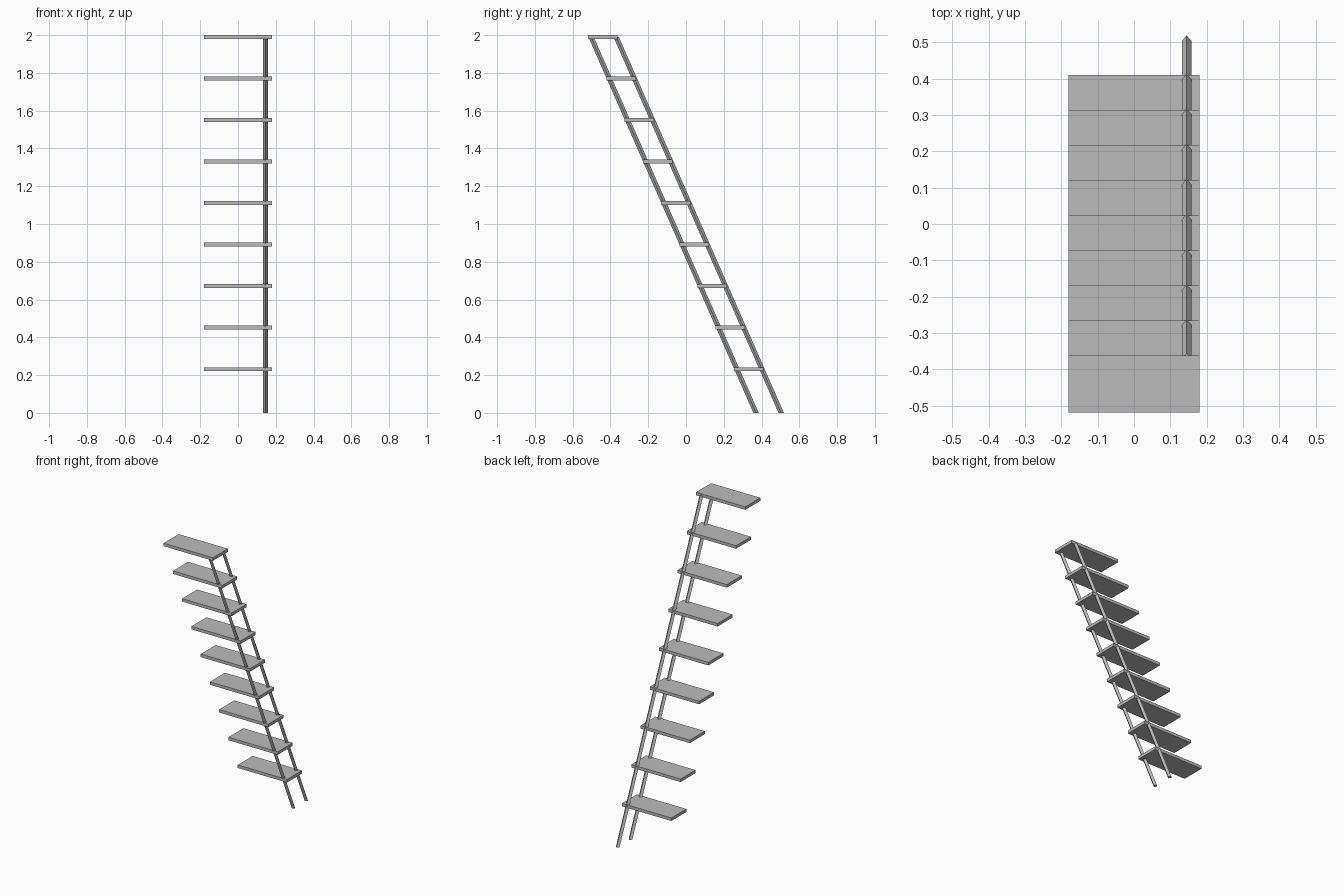
import bpy
import bmesh

cube = bpy.data.objects.get("Cube")
if cube:
    bpy.data.objects.remove(cube, do_unlink=True)

grey = bpy.data.materials.new("plain_grey")
grey.use_nodes = True
colour = (0.5, 0.5, 0.5, 1)
grey.diffuse_color = colour
grey.node_tree.nodes["Principled BSDF"].inputs["Base Color"].default_value = colour

STEPS = 9
RISE, RUN = 0.2198, -0.0965      # climb and travel from one tread to the next
SLOPE = RUN / RISE
WIDTH, DEPTH, THICK = 0.36, 0.156, 0.02
RAIL_X, RAIL_R = 0.145, 0.013


def prism(name, outline, z0, z1, shift=0.0):
    """Extrude a flat outline from z0 to z1, sliding its top along y."""
    bm = bmesh.new()
    low = [bm.verts.new((x, y, z0)) for x, y in outline]
    high = [bm.verts.new((x, y + shift, z1)) for x, y in outline]
    bm.faces.new(low[::-1])
    bm.faces.new(high)
    n = len(outline)
    for i in range(n):
        j = (i + 1) % n
        bm.faces.new((low[i], low[j], high[j], high[i]))
    bmesh.ops.recalc_face_normals(bm, faces=bm.faces)
    mesh = bpy.data.meshes.new(name)
    bm.to_mesh(mesh)
    bm.free()
    mesh.materials.append(grey)
    obj = bpy.data.objects.new(name, mesh)
    bpy.context.collection.objects.link(obj)
    return obj


# Treads climbing towards the front
for i in range(STEPS):
    y = 0.332 + i * RUN
    top = 2 - (STEPS - 1 - i) * RISE
    w, d = WIDTH / 2, DEPTH / 2
    prism(f"tread_{i + 1}", [(-w, y - d), (w, y - d), (w, y + d), (-w, y + d)],
          top - THICK, top)

# Two slanted four-sided rails, set edge-on and cut level at both ends
for name, y in (("front_rail", 0.371), ("back_rail", 0.504)):
    ry = RAIL_R * 1.09
    diamond = [(RAIL_X - RAIL_R, y), (RAIL_X, y - ry),
               (RAIL_X + RAIL_R, y), (RAIL_X, y + ry)]
    height = 2 - THICK / 2
    prism(name, diamond, 0, height, SLOPE * height)
